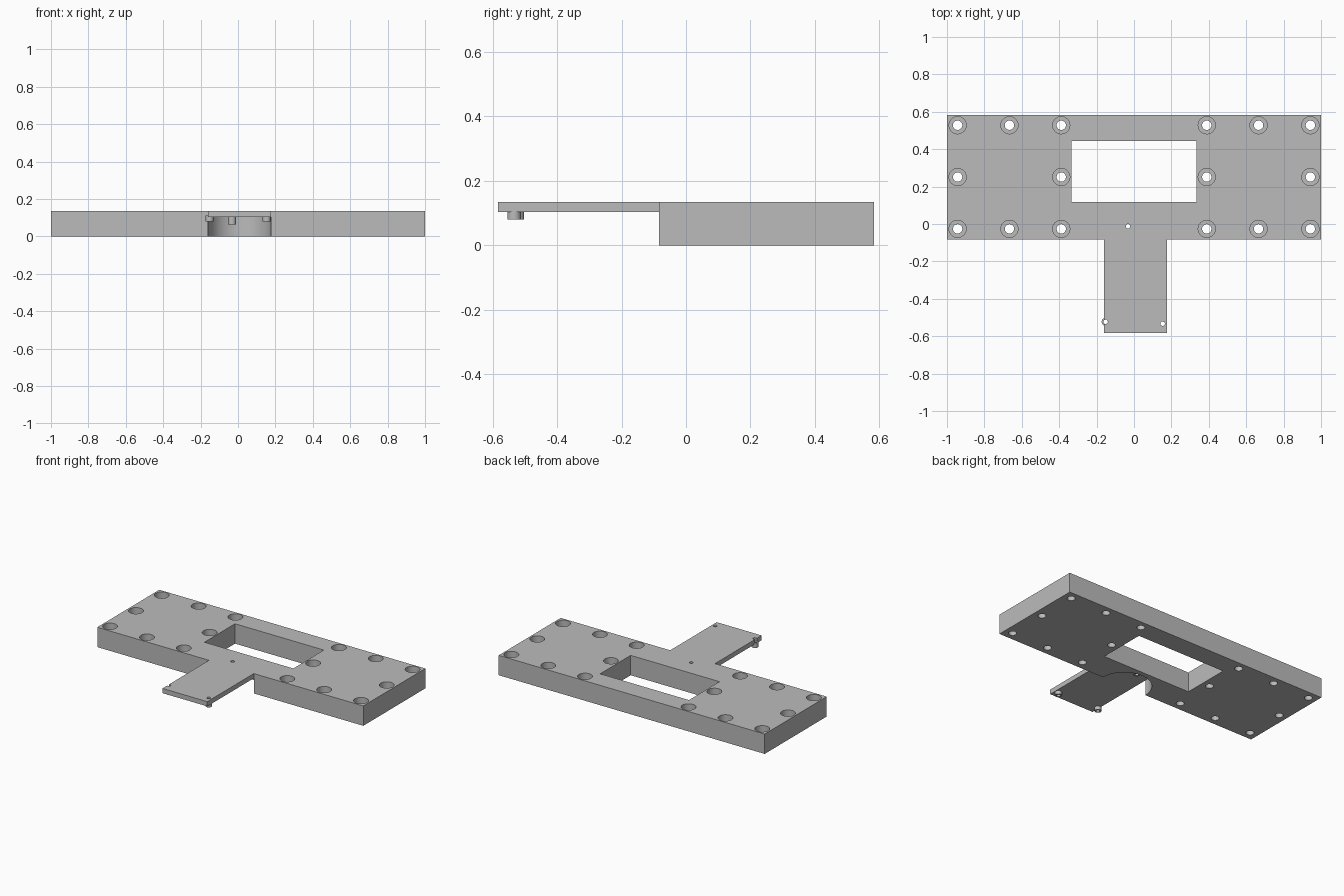
import bpy, math

if "Cube" in bpy.data.objects:
    bpy.data.objects.remove(bpy.data.objects["Cube"], do_unlink=True)

TOP, WEB = 0.135, 0.103           # top surface and underside of the tongue
FRONT, BACK = -0.083, 0.583       # depth of the main block

grey = bpy.data.materials.new("plain grey")
grey.use_nodes = True
grey.diffuse_color = (0.5, 0.5, 0.5, 1)
grey.node_tree.nodes["Principled BSDF"].inputs["Base Color"].default_value = (0.5, 0.5, 0.5, 1)


def box(name, x0, x1, y0, y1, z0, z1):
    bpy.ops.mesh.primitive_cube_add(size=1, location=((x0 + x1) / 2, (y0 + y1) / 2, (z0 + z1) / 2))
    ob = bpy.context.object
    ob.name = name
    ob.scale = (x1 - x0, y1 - y0, z1 - z0)
    bpy.ops.object.transform_apply(location=True, rotation=False, scale=True)
    return ob


def cylinder(name, x, y, r, z0, z1, sides=32):
    bpy.ops.mesh.primitive_cylinder_add(vertices=sides, radius=r, depth=z1 - z0,
                                        location=(x, y, (z0 + z1) / 2))
    ob = bpy.context.object
    ob.name = name
    return ob


def combine(body, tool, operation):
    """Apply one boolean and discard the tool."""
    mod = body.modifiers.new(tool.name, 'BOOLEAN')
    mod.operation = operation
    mod.solver = 'EXACT'
    mod.object = tool
    bpy.context.view_layer.objects.active = body
    bpy.ops.object.modifier_apply(modifier=mod.name)
    bpy.data.objects.remove(tool, do_unlink=True)


# Main block with its window and the rounded recess under the front edge
plate = box("mounting_plate", -1, 1, FRONT, BACK, 0, TOP)
plate.data.materials.append(grey)
combine(plate, box("window", -0.334, 0.334, 0.117, 0.445, -0.1, 0.3), 'DIFFERENCE')
combine(plate, cylinder("recess", 0.0085, FRONT, 0.1685, -0.1, WEB, 96), 'DIFFERENCE')

# Thin tongue reaching forward, flush with the top
combine(plate, box("tongue", -0.16, 0.177, -0.583, FRONT, WEB, TOP), 'UNION')

# Hollow standoffs hanging under the tongue
standoffs = [(-0.152, -0.523, 0.08), (0.153, -0.533, 0.08), (-0.032, -0.012, 0.065)]
for x, y, z in standoffs:
    combine(plate, cylinder("standoff", x, y, 0.021, z, WEB + 0.01), 'UNION')
for x, y, z in standoffs:
    combine(plate, cylinder("pilot_hole", x, y, 0.012, -0.1, 0.3, 24), 'DIFFERENCE')

# Counterbored screw holes around both wings
for side in (-1, 1):
    for col in range(3):
        for row in range(3):
            if col == 1 and row == 1:
                continue
            x = side * (0.389 + 0.277 * col)
            y = -0.026 + 0.277 * row
            combine(plate, cylinder("counterbore", x, y, 0.046, 0.065, 0.3), 'DIFFERENCE')
            combine(plate, cylinder("screw_hole", x, y, 0.025, -0.1, 0.3), 'DIFFERENCE')

bpy.ops.object.select_all(action='DESELECT')
plate.select_set(True)
bpy.context.view_layer.objects.active = plate
bpy.ops.object.shade_smooth_by_angle(angle=math.radians(30))
